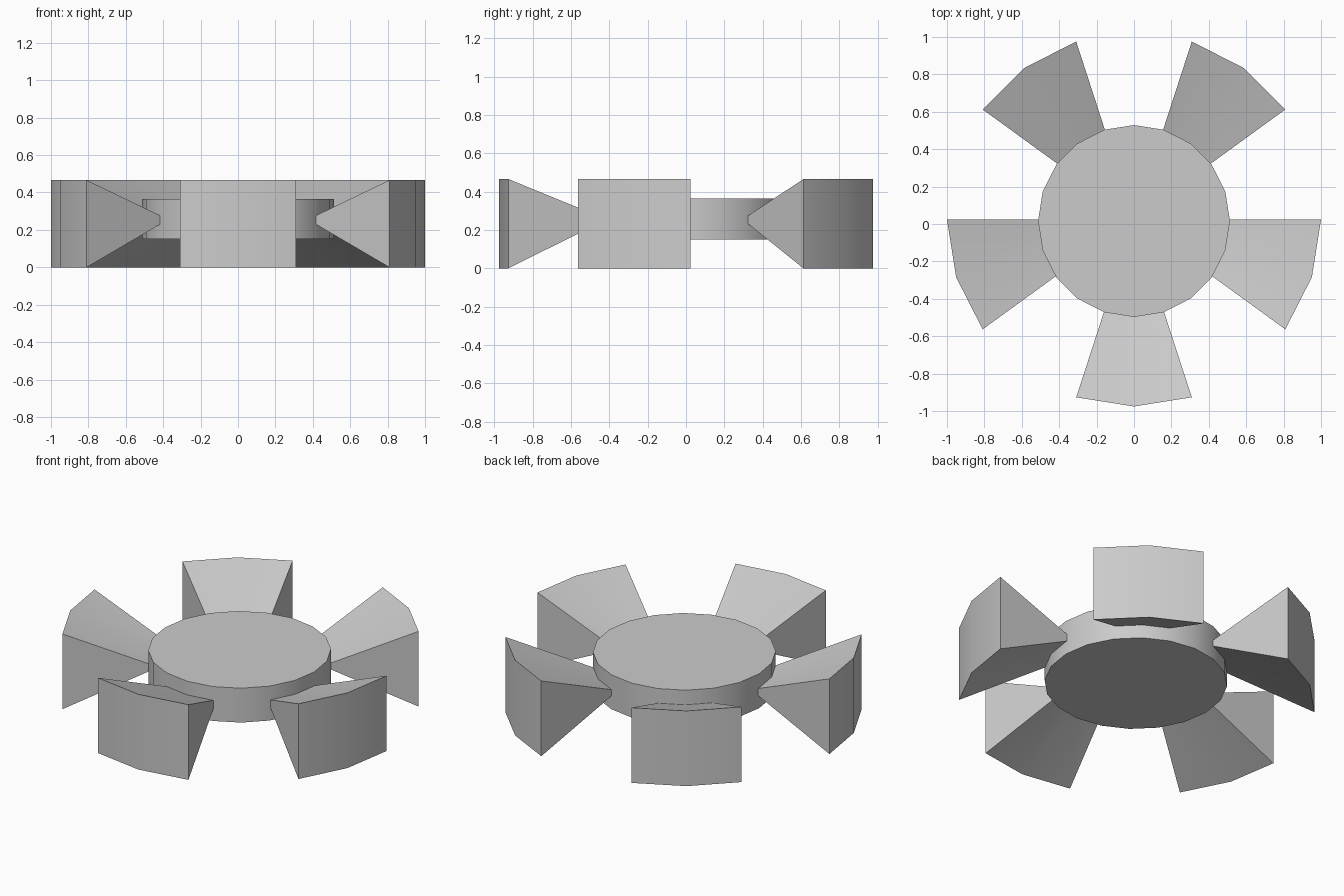
import bpy, bmesh
from math import sin, cos, radians

if "Cube" in bpy.data.objects:
    bpy.data.objects.remove(bpy.data.objects["Cube"])

CY = 0.0245          # centre of the ring of blades
STEP = radians(18)


def finish(name, bm):
    bmesh.ops.recalc_face_normals(bm, faces=bm.faces)
    mesh = bpy.data.meshes.new(name)
    bm.to_mesh(mesh)
    bm.free()
    obj = bpy.data.objects.new(name, mesh)
    bpy.context.collection.objects.link(obj)
    bpy.ops.object.select_all(action='DESELECT')
    obj.select_set(True)
    bpy.context.view_layer.objects.active = obj
    bpy.ops.object.shade_smooth_by_angle(angle=radians(30))
    return obj


# hub: 20-sided disc
bpy.ops.mesh.primitive_cylinder_add(vertices=20, radius=0.513, depth=0.213,
                                    location=(0, 0.016, 0.2575))
hub = bpy.context.object
hub.name = "hub"
bpy.ops.object.shade_smooth_by_angle(angle=radians(30))


# blades: wedges flaring outwards in width and height
def blade(name, mid):
    bm = bmesh.new()
    cols = []
    for k in (-1, 0, 1):
        a = mid + k * STEP
        # inner top, outer top, outer bottom, inner bottom
        section = [(0.5, 0.271), (1, 0.466), (1, 0), (0.5, 0.237)]
        cols.append([bm.verts.new((r * cos(a), CY + r * sin(a), z))
                     for r, z in section])
    for a, b in zip(cols, cols[1:]):
        for i in range(4):
            j = (i + 1) % 4
            bm.faces.new((a[i], a[j], b[j], b[i]))
    bm.faces.new(cols[0])
    bm.faces.new(cols[-1])
    return finish(name, bm)


for n in range(5):
    blade(f"blade_{n + 1}", radians(-90 + 72 * n))
